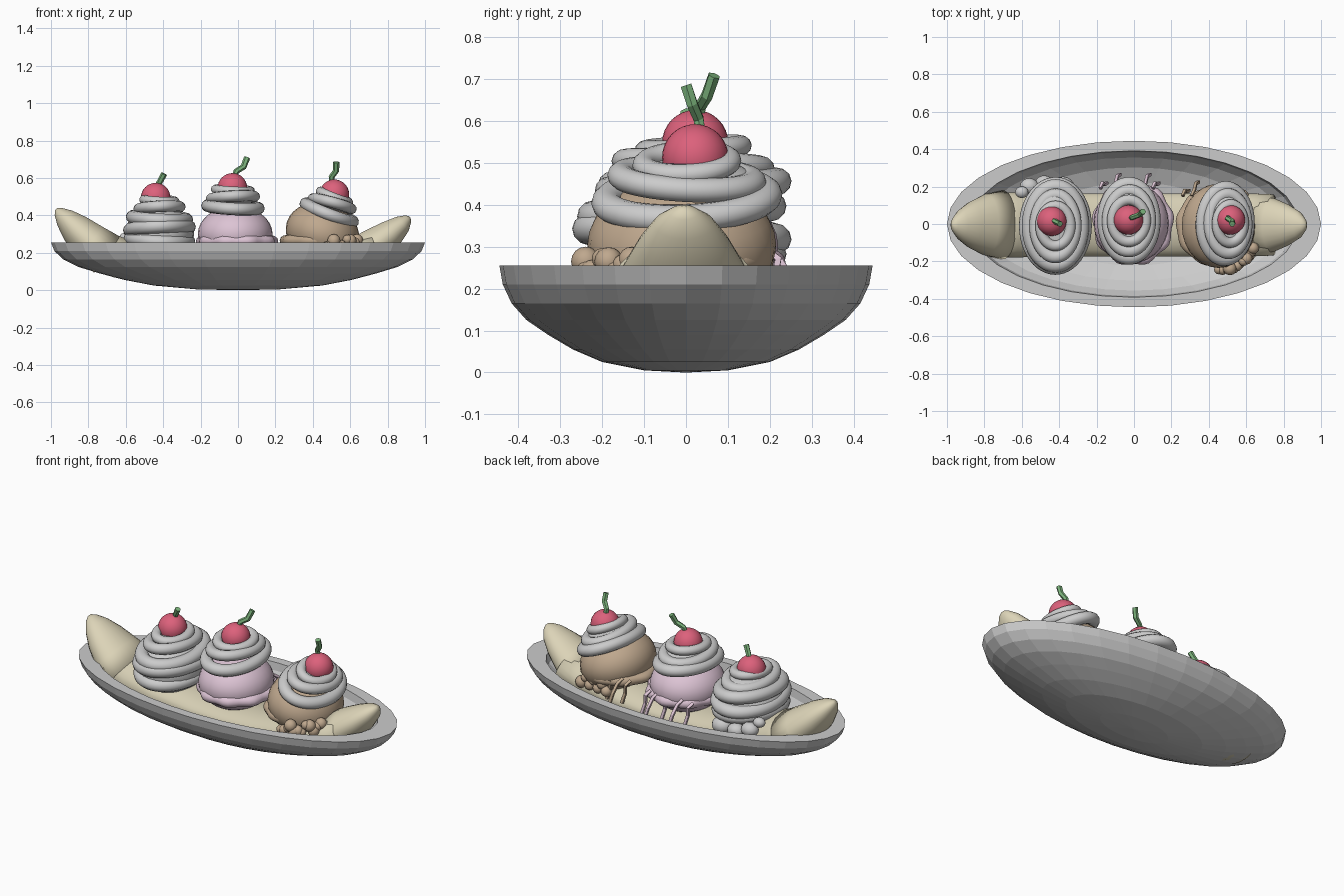
import bpy, bmesh, math, random
from mathutils import Vector, Matrix, Euler

if "Cube" in bpy.data.objects:
    bpy.data.objects.remove(bpy.data.objects["Cube"])
random.seed(4)


def mat(name, c):
    m = bpy.data.materials.new(name)
    m.diffuse_color = (*c, 1)
    m.use_nodes = True
    m.node_tree.nodes["Principled BSDF"].inputs["Base Color"].default_value = m.diffuse_color
    return m


BANANA = mat("banana", (0.72, 0.66, 0.48))
PEEL = mat("peel", (0.66, 0.61, 0.45))
TAN = mat("tan", (0.52, 0.39, 0.27))
PINK = mat("pink", (0.72, 0.55, 0.66))
RED = mat("cherry_red", (0.72, 0.12, 0.2))
GREEN = mat("stem_green", (0.2, 0.45, 0.2))


def finish(name, bm, material=None, smooth=True):
    bmesh.ops.recalc_face_normals(bm, faces=bm.faces)
    for f in bm.faces:
        f.smooth = smooth
    me = bpy.data.meshes.new(name)
    bm.to_mesh(me)
    bm.free()
    ob = bpy.data.objects.new(name, me)
    bpy.context.collection.objects.link(ob)
    if material:
        me.materials.append(material)
    return ob


def skin(name, rows, material=None, smooth=True, loop=False):
    """Join equal closed sections; cap the ends unless looped."""
    bm = bmesh.new()
    vs = [[bm.verts.new(p) for p in r] for r in rows]
    n = len(vs[0])
    for i in range(len(vs) if loop else len(vs) - 1):
        a, b = vs[i], vs[(i + 1) % len(vs)]
        for j in range(n):
            k = (j + 1) % n
            bm.faces.new((a[j], a[k], b[k], b[j]))
    if not loop:
        bm.faces.new(vs[0])
        bm.faces.new(vs[-1])
    return finish(name, bm, material, smooth)


def tube(name, pts, radii, n, material, smooth=True):
    pts = [Vector(p) for p in pts]
    rows = []
    for i, p in enumerate(pts):
        t = (pts[min(i + 1, len(pts) - 1)] - pts[max(i - 1, 0)]).normalized()
        s = Vector((0, 1, 0))
        s = (s - t * s.dot(t)).normalized()
        u = t.cross(s)
        ry, rn = radii[i]
        rows.append([p + s * ry * math.cos(a) + u * rn * math.sin(a)
                     for a in (math.tau * (j + 0.5) / n for j in range(n))])
    return skin(name, rows, material, smooth)


def ball(name, m, r, material=None, seg=28, rings=16):
    bm = bmesh.new()
    bmesh.ops.create_uvsphere(bm, u_segments=seg, v_segments=rings, radius=1,
                              matrix=m @ Matrix.Diagonal((*r, 1)))
    return finish(name, bm, material)


def ring(name, m, rx, ry, r, material=None, wave=0.0, lobes=9):
    rows = []
    for i in range(48):
        a = math.tau * i / 48
        w = 1 + wave * math.sin(lobes * a)
        rows.append([m @ Vector(((rx * w - r + r * math.cos(b)) * math.cos(a),
                                 (ry * w - r + r * math.cos(b)) * math.sin(a),
                                 r * 0.9 * math.sin(b)))
                     for b in (math.tau * j / 12 for j in range(12))])
    return skin(name, rows, material, loop=True)


# Oval boat dish: outer wall, flat rim, inner wall
profile = [(.01, 0), (.225, .005), (.45, .025), (.607, .055), (.74, .09), (.855, .125),
           (.935, .165), (.982, .21), (1, .255), (.88, .255), (.865, .21), (.8, .16),
           (.68, .11), (.5, .07), (.25, .047), (.01, .042)]
skin("dish", [[(r * math.cos(math.tau * j / 32), r * .445 * math.sin(math.tau * j / 32), z)
               for j in range(32)] for r, z in profile], smooth=False)

# Banana: peel trough in the middle, pointed tips at the ends
body = [(-.77, .225, .172, .11), (-.64, .175, .175, .11), (-.45, .138, .172, .095),
        (-.2, .118, .17, .078), (0, .115, .17, .072), (.2, .118, .17, .078),
        (.45, .14, .17, .095), (.62, .175, .17, .105), (.74, .22, .165, .105)]
left = [(-.972, .434, .01, .008), (-.96, .42, .04, .028), (-.925, .385, .083, .057),
        (-.87, .33, .125, .085), (-.79, .255, .165, .108), (-.7, .19, .185, .12)]
right = [(.917, .392, .01, .008), (.908, .382, .035, .025), (.88, .355, .072, .05),
         (.82, .305, .11, .075), (.74, .245, .145, .095), (.66, .19, .158, .105)]
for nm, d, m in (("banana_body", body, PEEL), ("banana_left_tip", left, BANANA),
                 ("banana_right_tip", right, BANANA)):
    tube(nm, [(x, -.005, z) for x, z, *_ in d], [(a, b) for *_, a, b in d], 24, m)

# Scoops with whipped cream, cherry and stem
# name, colour, centre, tilt, scoop radii, cream rings (height, rx, ry, tube), cherry, stem
sundaes = [
    ("vanilla", None, (-.42, -.01, .3), 0, (.185, .225, .15),
     [(-.03, .192, .25, .04), (.03, .195, .262, .042), (.085, .18, .25, .04),
      (.14, .14, .2, .034), (.18, .108, .135, .028)],
     (-.44, .015, .495), [(-.43, .02, .56), (-.415, .01, .585), (-.395, .0, .622)]),
    ("strawberry", PINK, (-.015, .005, .3), 0, (.2, .215, .15),
     [(.145, .17, .235, .037), (.195, .145, .195, .033), (.235, .118, .14, .028)],
     (-.03, .022, .547), [(-.02, .03, .6), (-.01, .035, .635), (.03, .05, .66), (.048, .067, .708)]),
    ("chocolate", TAN, (.452, -.01, .305), 18, (.2, .225, .16),
     [(.115, .168, .228, .037), (.165, .135, .19, .033), (.205, .105, .13, .028)],
     (.515, .022, .513), [(.505, .035, .57), (.5, .03, .605), (.525, .015, .64), (.525, .0, .685)])]

for name, col, c, tilt, rad, rings, cherry, stem in sundaes:
    M = Matrix.Translation(c) @ Matrix.Rotation(math.radians(tilt), 4, 'Y')
    ball(name + "_scoop", M, rad, col)
    for i, (h, rx, ry, r) in enumerate(rings):
        wob = Euler((math.radians((-1) ** i * 3), math.radians((-1) ** i * 3), 0)).to_matrix().to_4x4()
        off = .012 if (name != "vanilla") else 0
        ring(f"{name}_cream_{i}", M @ Matrix.Translation((-.012 * (name == "strawberry"), off, h)) @ wob,
             rx, ry, r)
    h, rx, ry, r = rings[-2]
    ball(name + "_cream_core", M @ Matrix.Translation((0, .01, h)), (rx * .85, ry * .85, .04))
    ball(name + "_cherry", Matrix.Translation(cherry), (.079, .079, .079), RED)
    n = len(stem)
    tube(name + "_stem", stem, [(.013 + .003 * i / n, .015 + .003 * i / n) for i in range(n)],
         6, GREEN, False)

# Melting skirts around the scoop bases
ring("strawberry_skirt", Matrix.Translation((-.005, .005, .262)), .215, .225, .035, PINK, .035)
ring("chocolate_skirt", Matrix.Translation((.44, -.01, .265)), .215, .215, .033, TAN, .02)

# Ice cream crumbs clustered at the bases
for k in range(13):
    a = math.radians(-95 + 6 * k)
    r = random.uniform(.022, .036)
    ball(f"chocolate_crumb_{k}", Matrix.Translation((.47 + .19 * math.cos(a), -.02 + .225 * math.sin(a),
         random.uniform(.225, .275))), (r, r, r), TAN, 12, 8)
for k in range(7):
    r = random.uniform(.025, .035)
    ball(f"chocolate_back_crumb_{k}", Matrix.Translation((.4 + .03 * k, .175 - .004 * k,
         .2 + .035 * (k % 2))), (r, r, r), TAN, 12, 8)
for k, (x, y, z, r) in enumerate([(-.56, .2, .24, .05), (-.48, .215, .22, .05), (-.38, .2, .22, .06),
                                  (-.6, .17, .28, .035)]):
    ball(f"vanilla_lump_{k}", Matrix.Translation((x, y, z)), (r, r * .9, r * .8), None, 16, 10)

# Angular drips running down the back
for nm, m, xs, y in (("strawberry", PINK, (-.18, -.11, -.03, .05, .1), .19),
                     ("chocolate", TAN, (.26, .31, .36), .15)):
    for k, x in enumerate(xs):
        e = y + .045 * (k % 2)
        tube(f"{nm}_drip_{k}", [(x, y, .29), (x + .012, y + .03, .27), (x + .02, e + .02, .22),
                                (x + .035, e + .03, .16)], [(.011, .011)] * 4, 4, m, False)
